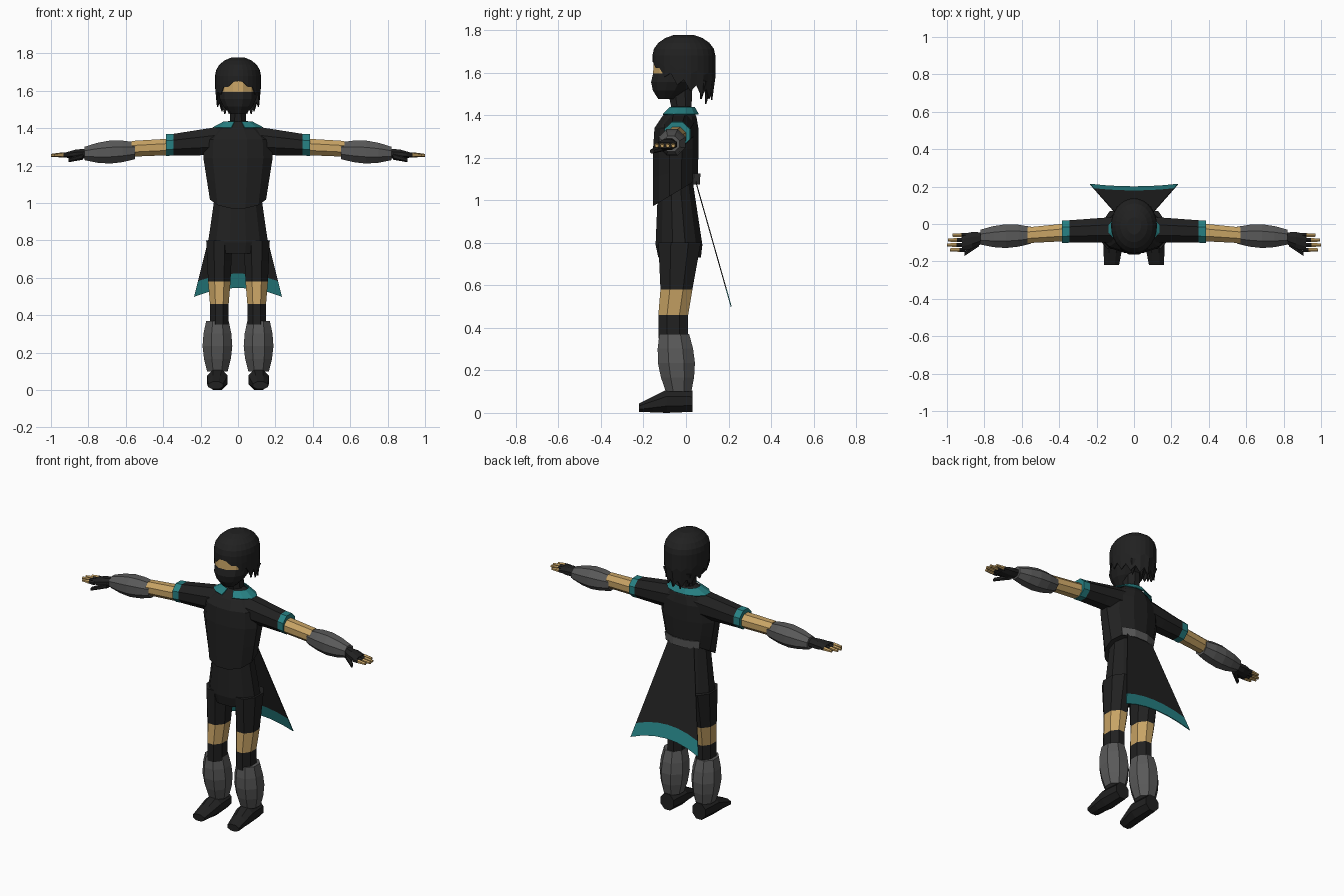
import bpy, bmesh
from math import sin, cos, pi
from mathutils import Vector

cube = bpy.data.objects.get("Cube")
if cube:
    bpy.data.objects.remove(cube, do_unlink=True)


def material(name, rgb):
    made = bpy.data.materials.new(name)
    made.use_nodes = True
    made.diffuse_color = (*rgb, 1)
    shader = made.node_tree.nodes["Principled BSDF"]
    shader.inputs["Base Color"].default_value = (*rgb, 1)
    return made


BLACK = material("black cloth", (0.015, 0.015, 0.015))
SKIN = material("skin", (0.58, 0.37, 0.13))
GREY = material("grey wrap", (0.1, 0.1, 0.1))
TEAL = material("teal trim", (0.02, 0.22, 0.23))


def finish(name, bm, materials, mirror=False, thickness=0):
    """Turn a bmesh into an object, optionally thickened and mirrored."""
    bmesh.ops.recalc_face_normals(bm, faces=bm.faces[:])
    mesh = bpy.data.meshes.new(name)
    bm.to_mesh(mesh)
    bm.free()
    for entry in materials:
        mesh.materials.append(entry)
    part = bpy.data.objects.new(name, mesh)
    bpy.context.collection.objects.link(part)
    if thickness:
        part.modifiers.new("thickness", 'SOLIDIFY').thickness = thickness
    if mirror:
        part.modifiers.new("mirror", 'MIRROR')


def tube(name, colour, axis, start, end, size, end_size,
         bulge=0, steps=1, sides=8, slant=0, mirror=False, keep=None):
    """Elliptical tube square to an axis; slant tilts its first ring, keep filters faces."""
    bm = bmesh.new()
    main = 'xyz'.index(axis)
    across, up = [i for i in range(3) if i != main]
    grow = 1 / cos(pi / sides)
    rings = []
    for step in range(steps + 1):
        t = step / steps
        centre = Vector(start).lerp(Vector(end), t)
        radius = Vector(size).lerp(Vector(end_size), t)
        swell = bulge * sin(pi * t)
        ring = []
        for k in range(sides):
            angle = 2 * pi * (k + 0.5) / sides
            point = centre.copy()
            point[across] += (radius.x + swell) * grow * cos(angle)
            rise = (radius.y + swell) * grow * sin(angle)
            point[up] += rise
            point[main] += slant * (1 - t) * rise
            ring.append(bm.verts.new(point))
        rings.append(ring)
    for low, high in zip(rings, rings[1:]):
        for k in range(sides):
            bm.faces.new((low[k - 1], low[k], high[k], high[k - 1]))
    if keep:
        drop = [face for face in bm.faces if not keep(face.calc_center_median())]
        bmesh.ops.delete(bm, geom=drop, context='FACES')
    else:
        bm.faces.new(rings[0])
        bm.faces.new(rings[-1])
    finish(name, bm, [colour], mirror, thickness=0.005 if keep else 0)


def pair(*args, **options):
    """A tube on the left, mirrored to the right."""
    tube(*args, mirror=True, **options)


# Legs, shin wraps and shoes
hip, thigh_hem = (0.1, -0.03, 0.8), (0.1, -0.045, 0.58)
knee, calf = (0.1, -0.06, 0.46), (0.1, -0.06, 0.35)
hem_size, knee_size = (0.06, 0.075), (0.05, 0.07)
pair("thigh", BLACK, 'z', hip, thigh_hem, (0.07, 0.1), hem_size, steps=2)
pair("bare_knee", SKIN, 'z', thigh_hem, knee, hem_size, knee_size)
pair("calf", BLACK, 'z', knee, calf, knee_size, knee_size)
pair("shin_wrap", GREY, 'z', (0.11, -0.055, 0.37), (0.11, -0.035, 0.1),
     (0.06, 0.07), (0.055, 0.06), bulge=0.022, steps=4)
instep, foot_size = (0.11, -0.09, 0.055), (0.055, 0.055)
pair("shoe_heel", BLACK, 'y', (0.11, 0.03, 0.055), instep, (0.045, 0.05), foot_size)
pair("shoe_toe", BLACK, 'y', instep, (0.12, -0.22, 0.025), foot_size, (0.04, 0.02), steps=2)

# Hips, tunic and neck
seat, seat_size = (0, -0.033, 0.79), (0.16, 0.11)
tube("seat", BLACK, 'z', (0, -0.03, 0.73), seat, (0.14, 0.1), seat_size, sides=12)
tube("waist", BLACK, 'z', seat, (0, -0.05, 1.1), seat_size, (0.115, 0.08), steps=2, sides=12)
chest, chest_size = (0, -0.048, 1.24), (0.185, 0.107)
shoulder, shoulder_size = (0, -0.045, 1.34), (0.18, 0.103)
tube("tunic_skirt", BLACK, 'z', (0, -0.05, 1.035), chest, (0.15, 0.105), chest_size,
     steps=2, sides=12, slant=0.6)
tube("tunic_chest", BLACK, 'z', chest, shoulder, chest_size, shoulder_size, sides=12)
tube("tunic_yoke", BLACK, 'z', shoulder, (0, -0.02, 1.44), shoulder_size, (0.05, 0.045),
     bulge=0.008, steps=2, sides=12)
tube("neck", BLACK, 'z', (0, -0.02, 1.42), (0, -0.03, 1.53), (0.043, 0.045), (0.04, 0.06))
tube("collar", TEAL, 'z', (0, -0.025, 1.405), (0, -0.018, 1.437), (0.135, 0.085), (0.075, 0.06),
     sides=12, keep=lambda c: c.y > -0.05 or abs(c.x) > 0.03)
tube("back_belt", GREY, 'z', (0, -0.05, 1.075), (0, -0.05, 1.125), (0.155, 0.11), (0.165, 0.113),
     sides=12, keep=lambda c: c.y > 0.02)

# Arms, cuffs and forearm wraps
cuff, cuff_size = (0.345, -0.04, 1.312), (0.06, 0.058)
pair("sleeve", BLACK, 'x', (0.07, -0.03, 1.335), cuff, (0.07, 0.078), cuff_size, steps=2)
pair("cuff", TEAL, 'x', cuff, (0.385, -0.042, 1.31), cuff_size, cuff_size)
pair("bare_arm", SKIN, 'x', (0.37, -0.045, 1.3), (0.57, -0.06, 1.29), (0.047, 0.044), (0.042, 0.042))
pair("forearm_wrap", GREY, 'x', (0.55, -0.06, 1.28), (0.82, -0.07, 1.265),
     (0.045, 0.045), (0.04, 0.036), bulge=0.021, steps=4)

# Gloved hands with bare fingertips
pair("palm", BLACK, 'x', (0.81, -0.075, 1.265), (0.92, -0.1, 1.257),
     (0.03, 0.025), (0.047, 0.014), bulge=0.006, steps=2)
pair("thumb", BLACK, 'x', (0.83, -0.1, 1.25), (0.905, -0.16, 1.23),
     (0.02, 0.016), (0.01, 0.01), sides=6)
thick, thin = (0.011, 0.011), (0.008, 0.007)
for i, finger in enumerate(("little", "ring", "middle", "index")):
    y = -0.06 - 0.026 * i
    tip = 1 - 0.01 * (i - 1.7) ** 2
    joint = (tip - 0.05, y, 1.257)
    pair(f"{finger}_glove", BLACK, 'x', (0.9, y, 1.257), joint, thick, thick, sides=6)
    pair(f"{finger}_fingertip", SKIN, 'x', joint, (tip, y, 1.255), thick, thin, sides=6)

# Face mask and the bare strip at the eyes
cheek, cheek_size = (0, -0.045, 1.595), (0.1, 0.11)
tube("face_mask", BLACK, 'z', (0, -0.09, 1.475), cheek, (0.04, 0.04), cheek_size,
     bulge=0.02, steps=3, sides=12)
tube("eye_strip", SKIN, 'z', cheek, (0, -0.04, 1.67), cheek_size, cheek_size, sides=12)

# Hair: a dome whose jagged hem drops from the fringe to the nape
bm = bmesh.new()
columns = 28
strands = []
for k in range(columns):
    angle = 2 * pi * k / columns
    back = (1 - cos(angle)) / 2
    jag = (0.02 if k % 2 else -0.02) * min(1, back * 3 + 0.15)
    hem = 1.655 - 0.165 * back ** 0.6 + jag
    rows = [(1.68 + 0.102 * cos(i * pi / 10), sin(i * pi / 10)) for i in range(1, 6)]
    rows += [((1.68 + hem) / 2, 1), (hem, 1 - 0.1 * back)]
    strands.append([bm.verts.new((0.123 * r * sin(angle), -0.01 - 0.148 * r * cos(angle), z))
                    for z, r in rows])
for k in range(columns):
    left, right = strands[k - 1], strands[k]
    for i in range(len(left) - 1):
        bm.faces.new((left[i], right[i], right[i + 1], left[i + 1]))
bm.faces.new([strand[0] for strand in strands])
finish("hair", bm, [BLACK], thickness=0.006)

# Pointed locks at the nape
for x in (0.025, 0.07):
    y = 0.12 - x / 2
    pair("nape_lock", BLACK, 'z', (x, y, 1.56), (x, y - 0.015, 1.44 + x / 2),
         (0.024, 0.015), (0.003, 0.003), sides=6)

# Coat tail: flaring sheet with a teal hem, higher in the middle
bm = bmesh.new()
rows = []
for t in (0, 0.3, 0.6, 0.86, 1):
    row = []
    for i in range(-3, 4):
        u = i / 3
        drop = t - 0.08 * t * (1 - u * u)
        row.append(bm.verts.new((u * (0.085 + 0.15 * t), 0.045 + 0.17 * drop, 1.1 - 0.6 * drop)))
    rows.append(row)
for upper, lower in zip(rows, rows[1:]):
    for i in range(len(upper) - 1):
        face = bm.faces.new((upper[i], upper[i + 1], lower[i + 1], lower[i]))
        face.material_index = int(lower is rows[-1])
finish("coat_tail", bm, [BLACK, TEAL], thickness=0.005)
